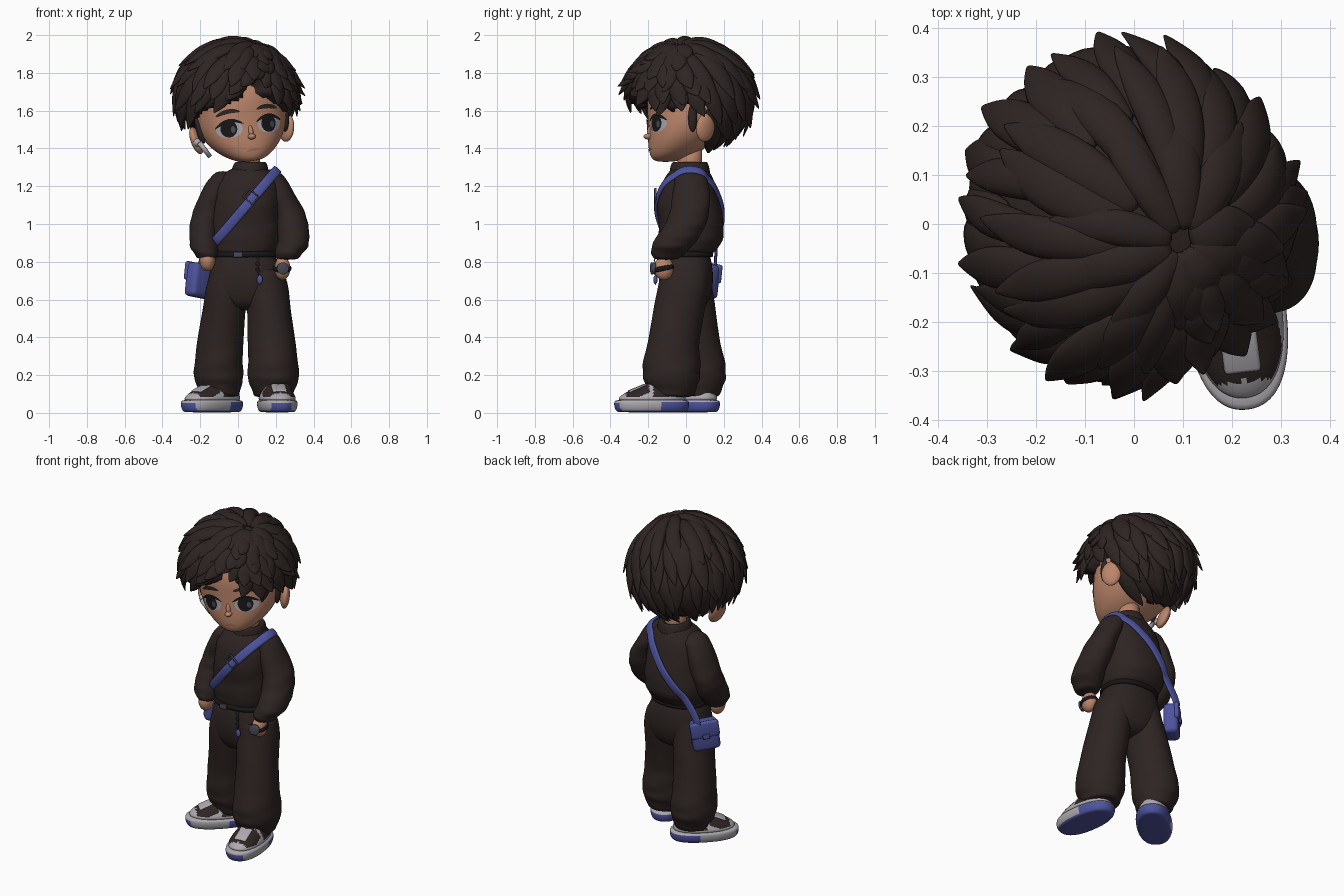
import bpy, bmesh, math, random
from mathutils import Vector as V, Matrix
from mathutils.bvhtree import BVHTree

if "Cube" in bpy.data.objects:
    bpy.data.objects.remove(bpy.data.objects["Cube"])
random.seed(4)
sin, cos, pi, rad = math.sin, math.cos, math.pi, math.radians
T, R = Matrix.Translation, lambda deg, axis: Matrix.Rotation(rad(deg), 4, axis)

def mat(name, *c):
    m = bpy.data.materials.new(name)
    m.diffuse_color = (*c, 1)
    m.use_nodes = True
    m.node_tree.nodes["Principled BSDF"].inputs["Base Color"].default_value = m.diffuse_color
    return m
DARK, SKIN = mat("dark_brown", .027, .018, .016), mat("skin", .50, .235, .145)
BLUE, GREY = mat("blue", .075, .088, .34), mat("light_grey", .42, .40, .43)
SLATE, LIP, BLACK = mat("slate", .07, .07, .10), mat("lip", .38, .155, .10), mat("near_black", .010, .008, .009)

def finish(name, bm, mats, M=None, rule=None, subdiv=0):
    """Turn a bmesh into a smooth object, with an optional face colour rule."""
    bmesh.ops.recalc_face_normals(bm, faces=bm.faces)
    me = bpy.data.meshes.new(name)
    bm.to_mesh(me); bm.free()
    o = bpy.data.objects.new(name, me)
    bpy.context.collection.objects.link(o)
    if subdiv:
        o.modifiers.new("smooth", 'SUBSURF').levels = subdiv
        o.data = me = bpy.data.meshes.new_from_object(o.evaluated_get(bpy.context.evaluated_depsgraph_get()))
        o.modifiers.clear()
    for m in mats if isinstance(mats, list) else [mats]:
        me.materials.append(m)
    for p in me.polygons:
        p.use_smooth = True
        if rule: p.material_index = rule(p.center)
    if M: o.matrix_world = M
    return o

def skin_loops(bm, loops, cap_end=True):
    n = len(loops[0])
    for A, B in zip(loops, loops[1:]):
        for i in range(n): bm.faces.new((A[i], A[(i+1) % n], B[(i+1) % n], B[i]))
    bm.faces.new(loops[0])
    if cap_end: bm.faces.new(loops[-1])

def loft(name, rings, mats, M=None, rule=None, n=24, fold=0, ex=2, subdiv=2):
    """Rings are (x, y, z, rx, ry); fold adds cloth wrinkles, ex squares the outline."""
    if fold:
        mids = [tuple((a+b)/2 for a, b in zip(A, B)) for A, B in zip(rings, rings[1:])]
        rings = [r for pair in zip(rings, mids) for r in pair] + [rings[-1]]
    bm = bmesh.new(); loops = []
    for x, y, z, rx, ry in rings:
        loop = []
        for i in range(n):
            c, s = cos(2*pi*i/n), sin(2*pi*i/n)
            k = (abs(c)**ex + abs(s)**ex)**(-1/ex)*(1 + fold*sin(4*pi*i/n + 95*z))
            loop.append(bm.verts.new((x + rx*c*k, y + ry*s*k, z)))
        loops.append(loop)
    skin_loops(bm, loops)
    return finish(name, bm, mats, M, rule, subdiv)

def ball(name, loc, r, m, M=Matrix(), rot=Matrix(), ico=False):
    bm = bmesh.new()
    if ico: bmesh.ops.create_icosphere(bm, subdivisions=1, radius=1)
    else: bmesh.ops.create_uvsphere(bm, u_segments=24, v_segments=16, radius=1)
    return finish(name, bm, m, M @ T(loc) @ rot @ Matrix.Diagonal((*r, 1)))

def box(name, size, m, M, bev=.004):
    bm = bmesh.new()
    bmesh.ops.create_cube(bm, size=1, matrix=Matrix.Diagonal((*size, 1)))
    bmesh.ops.bevel(bm, geom=bm.edges[:], offset=bev, segments=3, affect='EDGES', profile=.5)
    return finish(name, bm, m, M)

def ring(name, loc, big, small, m, rot=(0, 0, 0), scale=(1, 1, 1)):
    bpy.ops.mesh.primitive_torus_add(location=loc, rotation=rot, major_radius=big, minor_radius=small, major_segments=28, minor_segments=8)
    o = bpy.context.object
    o.name, o.scale = name, scale
    o.data.materials.append(m)
    bpy.ops.object.shade_smooth()

def bvh(*objs):
    vs, fs = [], []
    for o in objs:
        b = len(vs)
        vs += [v.co.copy() for v in o.data.vertices]
        fs += [[b + i for i in p.vertices] for p in o.data.polygons]
    return BVHTree.FromPolygons(vs, fs)

# Sweater body, collar, neck, sleeves
torso = loft("sweater_body", [(.035, 0, .835, .15, .125), (.035, .012, .86, .172, .15), (.035, .027, .92, .19, .173), (.04, .028, 1.0, .19, .173),
    (.045, .014, 1.1, .18, .17), (.05, .012, 1.2, .172, .148), (.055, .015, 1.26, .14, .12), (.06, .02, 1.3, .085, .09)], DARK, fold=.012, ex=2.3)
loft("collar", [(.06, .02, 1.25, .105, .11), (.063, .02, 1.28, .1, .108), (.066, .02, 1.32, .09, .10), (.066, .02, 1.335, .075, .085), (.066, .02, 1.31, .06, .07)], DARK)
loft("neck", [(.06, .02, 1.25, .06, .065), (.055, .02, 1.42, .06, .065)], SKIN, subdiv=0)
sleeve_l = loft("sleeve_left", [(.165, .02, 1.29, .03, .04), (.18, .025, 1.255, .065, .085), (.22, .03, 1.17, .076, .098), (.27, .02, 1.07, .083, .105),
    (.285, 0, 1.0, .088, .11), (.296, -.045, .93, .084, .115), (.288, -.075, .88, .085, .11), (.268, -.095, .845, .076, .09), (.26, -.105, .81, .056, .064)], DARK, fold=.04)
loft("sleeve_right", [(-.08, .02, 1.28, .03, .04), (-.09, .025, 1.24, .065, .085), (-.125, .03, 1.17, .073, .095), (-.16, .035, 1.07, .078, .10),
    (-.18, .02, 1.0, .077, .105), (-.182, -.01, .93, .076, .11), (-.178, -.04, .88, .078, .10), (-.168, -.06, .845, .066, .08), (-.165, -.07, .815, .05, .058)], DARK, fold=.04)

# Trousers
loft("trouser_hips", [(.035, 0, .87, .14, .115), (.037, 0, .82, .166, .132), (.045, 0, .74, .2, .146), (.05, 0, .66, .212, .142), (.048, 0, .59, .17, .125),
    (.04, 0, .54, .07, .08)], DARK, ex=2.4)
loft("trouser_leg_left", [(.14, -.005, .78, .10, .12), (.153, -.015, .66, .118, .135), (.168, -.045, .5, .12, .135), (.18, -.07, .35, .126, .142),
    (.187, -.077, .25, .137, .154), (.187, -.077, .18, .138, .152), (.187, -.075, .125, .116, .13), (.187, -.075, .08, .10, .115)], DARK, fold=.03)
loft("trouser_leg_right", [(-.045, .0, .78, .095, .12), (-.058, .008, .66, .115, .132), (-.08, .03, .5, .118, .132), (-.097, .052, .35, .122, .138),
    (-.103, .065, .25, .132, .146), (-.103, .07, .18, .132, .144), (-.097, .07, .125, .112, .12), (-.092, .07, .08, .097, .105)], DARK, fold=.03)

# Belt, buckle, hanging chain
loft("belt", [(.037, 0, .822, .168, .138), (.037, 0, .826, .176, .146), (.037, 0, .852, .174, .144), (.037, 0, .856, .164, .134)], BLACK, ex=2.3, subdiv=1)
box("belt_buckle", (.05, .012, .03), SLATE, T((0, -.147, .838)))
for i in range(6):
    ring("chain_link", (.105 + .004*(i % 2), -.158, .825 - .017*i), .010, .0028, SLATE, (pi/2, 0, pi/2*(i % 2)))
ball("blue_charm", (.115, -.162, .705), (.018, .012, .028), BLUE, ico=True)

# Hands tucked in pockets, watch
ball("hand_left", (.235, -.118, .765), (.042, .052, .062), SKIN)
ball("hand_right", (-.162, -.085, .81), (.042, .05, .06), SKIN)
ring("watch_strap", (.235, -.12, .765), .046, .008, BLACK, (.2, 0, 0), (.9, 1.08, 1.6))
loft("watch_case", [(0, 0, -.008, .03, .03), (0, 0, .010, .032, .032), (0, 0, .012, .027, .027)], SLATE, T((.236, -.173, .765)) @ R(15, 'Z') @ R(90, 'X'), subdiv=0)

# Shoes
def sole_rule(c):
    return 1 if c.z < .012 or (c.z < .055 and c.y > .04) or (c.z < .05 and c.y < -.16 and abs(c.x) < .055) else 0
def upper_rule(c):
    toe = -.14 < c.y < -.02 and c.z > .085 and abs(c.x) < .085
    return 1 if toe or (.0 < c.y < .09 and abs(c.x) > .055 and c.z > .085) else 0
for side, x, y, turn in (("left", .208, -.182, 7), ("right", -.138, .015, -45)):
    F = T((x, y, 0)) @ R(turn, 'Z')
    loft("sole_" + side, [(0, 0, .003, .075, .165), (0, 0, .005, .092, .188), (0, 0, .03, .104, .2), (0, 0, .06, .105, .201), (0, 0, .072, .095, .19)],
         [GREY, BLUE], F, sole_rule, ex=2.4)
    loft("shoe_upper_" + side, [(0, 0, .055, .1, .19), (0, .004, .085, .096, .178), (0, .016, .108, .085, .157), (0, .045, .135, .07, .12),
         (0, .075, .165, .062, .09), (0, .085, .18, .05, .07)], [GREY, DARK], F, upper_rule, ex=2.3)
    box("shoe_tongue_" + side, (.075, .10, .02), GREY, F @ T((0, -.075, .127)) @ R(22, 'X'), .008)

# Cross-body strap, laid on the body by casting rays in one slanted plane
tree = bvh(torso, sleeve_l)
C = V((.03, .02, 1.08)); u = V((.36, 0, .42)).normalized(); wdir = u.cross(V((0, -1, 0)))*.027
path = [V((-.20, .165, .76)), V((-.175, .165, .83))]
for d in range(-144, 176, 6):
    q = cos(rad(d))*u - sin(rad(d))*V((0, 1, 0))
    hit = tree.ray_cast(C + q, -q)[0]
    if hit: path.append(hit + q*.016)
bm = bmesh.new()
rows = [[bm.verts.new(p + wdir*k) for k in (-1, 0, 1)] for p in path]
for A, B in zip(rows, rows[1:]):
    for i in (0, 1): bm.faces.new((A[i], A[i+1], B[i+1], B[i]))
bmesh.ops.recalc_face_normals(bm, faces=bm.faces)
bmesh.ops.solidify(bm, geom=bm.faces[:], thickness=.016)
finish("bag_strap", bm, BLUE, subdiv=1)
B = T((.068, -.162, 1.145)) @ R(-49, 'Y')
for s in (-1, 1):
    box("strap_buckle_side", (.008, .014, .07), SLATE, B @ T((.026*s, 0, 0)), .003)
    box("strap_buckle_end", (.06, .014, .008), SLATE, B @ T((0, 0, .032*s)), .003)

# Bag
G = T((-.2, .098, .70)) @ R(45, 'Z') @ R(8, 'Y')
box("bag_body", (.16, .085, .18), BLUE, G, .025)
box("bag_flap", (.168, .03, .10), BLUE, G @ T((0, .034, .045)), .014)
box("bag_clasp", (.04, .014, .03), BLUE, G @ T((0, .05, .005)))

# Head, turned and tilted, with nose, ears and earbud
H = T((.01, .02, 1.58)) @ R(12, 'Z') @ R(-8, 'Y')
prof = [(-.25, .04, -.185, -.08), (-.238, .085, -.208, -.03), (-.205, .14, -.222, .05), (-.145, .2, -.226, .12), (-.07, .236, -.222, .18),
    (0, .248, -.222, .22), (.1, .25, -.225, .24), (.2, .2, -.18, .2), (.27, .1, -.09, .1)]
head = loft("head", [(0, (f+b)/2, z, w, (b-f)/2) for z, w, f, b in prof], SKIN, H, ex=2.15)
ball("nose", (0, -.224, -.118), (.021, .03, .016), SKIN, H)
ball("nose_bridge", (0, -.214, -.09), (.014, .02, .04), SKIN, H, R(-12, 'X'))
for s in (-1, 1):
    ball("ear", (.246*s, .03, -.105), (.028, .058, .075), SKIN, H, R(25*s, 'Z') @ R(12*s, 'Y'))
    ball("ear_hollow", (.257*s, .018, -.1), (.016, .032, .046), LIP, H, R(25*s, 'Z') @ R(12*s, 'Y'))
    ball("sideburn", (.232*s, -.035, -.05), (.022, .024, .075), DARK, H, R(8*s, 'Y'))
ball("earbud", (-.252, -.015, -.115), (.022, .024, .022), GREY, H)
loft("earbud_stem", [(0, 0, -.055, .012, .012), (0, 0, .04, .014, .014)], GREY, H @ T((-.228, -.045, -.15)) @ R(-30, 'Y'), n=12, subdiv=0)

# Painted face details as thin plates hugging the head
face = bvh(head)
def plate(name, x, z, rx, rz, m, off, tilt=0, bend=0):
    bm = bmesh.new(); loops = []
    for k in (.2, .4, .6, .8, 1):
        loop = []
        for i in range(28):
            p, q = rx*k*cos(2*pi*i/28), rz*k*sin(2*pi*i/28)
            q -= bend*(p/rx)**2
            px, pz = x + p*cos(tilt) - q*sin(tilt), z + p*sin(tilt) + q*cos(tilt)
            loop.append(bm.verts.new((px, face.ray_cast(V((px, -1, pz)), V((0, 1, 0)))[0].y - off, pz)))
        loops.append(loop)
    skin_loops(bm, loops, False)
    finish(name, bm, m, H)
for s in (-1, 1):
    plate("eye_white", .108*s, -.066, .066, .045, GREY, .003)
    plate("iris", .108*s - .004, -.062, .042, .045, BLACK, .005)
    plate("iris_glint", .108*s + .016, -.068, .012, .018, SLATE, .007)
    plate("upper_lash", .11*s, -.02, .073, .010, BLACK, .008, -.08*s, .03)
    plate("eyebrow", .108*s, .03, .062, .012, DARK, .006, -.1*s, .014)
plate("mouth", 0, -.188, .036, .005, LIP, .004, 0, .006)

# Hair: a cap covered in layers of pointed locks radiating from the crown
HC, HR = V((-.01, .015, 1.678)), V((.316, .33, .296))
tilt = V((0, 0, 1)).rotation_difference(V((.36, -.17, .92)))
hairline = [(-180, 1.37), (-120, 1.40), (-103, 1.46), (-60, 1.52), (-40, 1.57), (-15, 1.60), (6, 1.64), (14, 1.77), (24, 1.76), (34, 1.66),
    (50, 1.62), (72, 1.56), (90, 1.59), (110, 1.59), (124, 1.42), (181, 1.37)]
def limit(p):
    a = math.degrees(math.atan2(p.x - HC.x, HC.y - p.y))
    return next((z0 + (z1 - z0)*(a - a0)/(a1 - a0) for (a0, z0), (a1, z1) in zip(hairline, hairline[1:]) if a0 <= a <= a1), 1.4)
def on_hair(az, p, s):
    d = tilt @ V((sin(p)*sin(az), -sin(p)*cos(az), cos(p)))
    return HC + d*HR*s, V((d.x/HR.x, d.y/HR.y, d.z/HR.z)).normalized()
bm = bmesh.new()
bmesh.ops.create_uvsphere(bm, u_segments=64, v_segments=40, radius=1)
for w in bm.verts:
    w.co = HC + w.co*HR*(.95 if (HC + w.co*HR).z > limit(HC + w.co*HR) + .02 else .6)
finish("hair_cap", bm, DARK)

def lock(bm, az, p0, p1, s, width, thick, flick, swirl):
    loops, last = [], None
    for i in range(9):
        t = i/8
        p, a = p0 + (p1-p0)*t, az + swirl*t*t
        c, n = on_hair(a, p, s + flick*t**2.5)
        lat = (c - last if last else on_hair(a, p + .01, s)[0] - c).cross(n).normalized()
        last = c
        w = max(width*(.5 + .9*t)*(1 - t**2.8), .002)
        h = thick*(.4 + .6*sin(pi*min(t*1.1, 1)))*(1 - .7*t**3)
        loops.append([bm.verts.new(c + lat*w*cos(pi*k/4) + n*h*sin(pi*k/4)) for k in range(8)])
    skin_loops(bm, loops)

# each layer: reach, count, start, height, width, flick
layers = [(1.0, 26, .55, .95, .062, .16), (.86, 25, .48, .965, .062, .19), (.7, 23, .32, .975, .06, .19), (.54, 18, .14, .98, .06, .14), (.36, 10, .03, .985, .062, .07)]
for li, (f, num, start, s, width, flick) in enumerate(layers):
    bm = bmesh.new()
    for i in range(num):
        az = 2*pi*(i + .5*(li % 2))/num + random.uniform(-.06, .06)
        e = .35
        while e < 2.7 and on_hair(az, e, 1)[0].z > limit(on_hair(az, e, 1)[0]): e += .02
        lock(bm, az, e*start, e*f*random.uniform(.93, 1.05), s, width*random.uniform(.85, 1.15), .032, flick*random.uniform(.6, 1.1), random.uniform(-.15, .15))
    finish("hair_layer_%d" % (li + 1), bm, DARK, subdiv=1)
